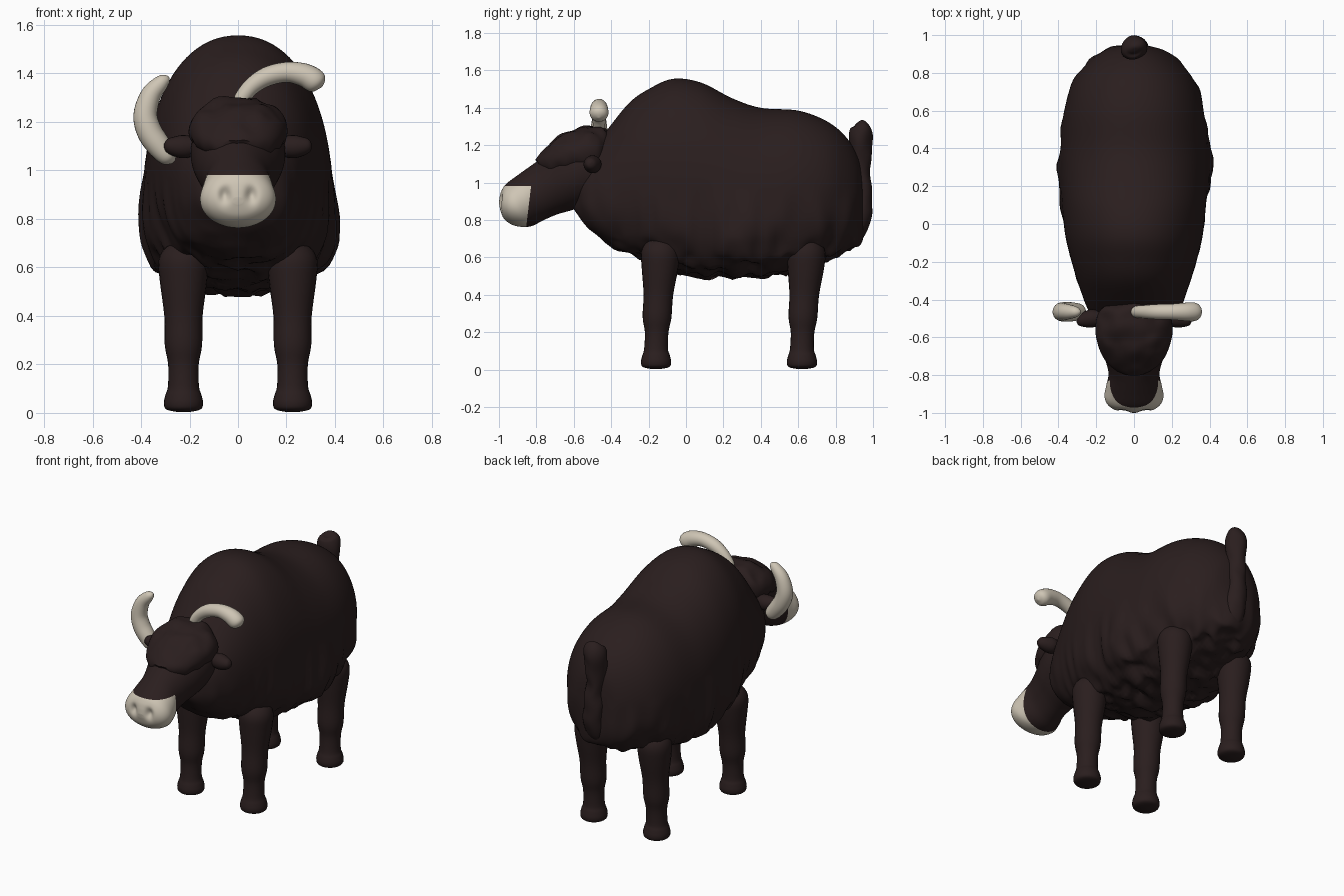
import bpy, bmesh, math
from mathutils import Vector, noise

if "Cube" in bpy.data.objects:
    bpy.data.objects.remove(bpy.data.objects["Cube"])


def material(name, rgb):
    m = bpy.data.materials.new(name)
    m.diffuse_color = (*rgb, 1)
    m.use_nodes = True
    m.node_tree.nodes["Principled BSDF"].inputs["Base Color"].default_value = m.diffuse_color
    return m


BROWN = material("dark brown hair", (0.023, 0.013, 0.013))
CREAM = material("cream", (0.62, 0.56, 0.46))


def spline(pts, n):
    """Catmull-Rom samples through tuples of any length."""
    out = []
    last = len(pts) - 1
    for i in range(n + 1):
        u = i / n * last
        k = min(int(u), last - 1)
        t = u - k
        quad = [pts[min(max(k + j, 0), last)] for j in (-1, 0, 1, 2)]
        out.append([0.5 * (2 * b + (c - a) * t + (2 * a - 5 * b + 4 * c - d) * t * t
                           + (3 * b - a - 3 * c + d) * t ** 3) for a, b, c, d in zip(*quad)])
    return out


def skin(name, rings, mat):
    """Join equal rings of points into a closed smooth mesh."""
    s = len(rings[0])
    verts = [p for r in rings for p in r]
    faces = [(i * s + j, i * s + (j + 1) % s, (i + 1) * s + (j + 1) % s, (i + 1) * s + j)
             for i in range(len(rings) - 1) for j in range(s)]
    for r, base in ((rings[0], 0), (rings[-1], (len(rings) - 1) * s)):
        verts.append(sum(r, Vector()) / s)
        faces += [(base + j, base + (j + 1) % s, len(verts) - 1) for j in range(s)]
    me = bpy.data.meshes.new(name)
    me.from_pydata(verts, [], faces)
    me.materials.append(mat)
    ob = bpy.data.objects.new(name, me)
    bpy.context.collection.objects.link(ob)
    bpy.ops.object.select_all(action='DESELECT')
    ob.select_set(True)
    bpy.context.view_layer.objects.active = ob
    bpy.ops.object.mode_set(mode='EDIT')
    bpy.ops.mesh.select_all(action='SELECT')
    bpy.ops.mesh.normals_make_consistent(inside=False)
    bpy.ops.object.mode_set(mode='OBJECT')
    bpy.ops.object.shade_smooth_by_angle(angle=math.radians(50))
    return ob


def power(v, e):
    return math.copysign(abs(v) ** e, v)


def loft(name, sections, n, segs, mid=0.5, up=2.0, low=2.0, warp=None):
    """Sections are (top y, top z, bottom y, bottom z, half width)."""
    rings = []
    for ty, tz, by, bz, w in spline(sections, n):
        top, bot = Vector((0, ty, tz)), Vector((0, by, bz))
        m = bot.lerp(top, mid)
        ring = []
        for j in range(segs):
            a = 2 * math.pi * j / segs
            e = 2 / (up if math.sin(a) >= 0 else low)
            v = power(math.sin(a), e)
            p = m.lerp(top if v >= 0 else bot, abs(v))
            p.x = w * power(math.cos(a), e)
            ring.append(warp(p) if warp else p)
        rings.append(ring)
    return skin(name, rings, BROWN)


def tube(name, path, n, segs, ref, mat, warp=None):
    """Path points are (x, y, z, radius)."""
    pts = spline(path, n)
    rings = []
    for i, q in enumerate(pts):
        t = (Vector(pts[min(i + 1, n)][:3]) - Vector(pts[max(i - 1, 0)][:3])).normalized()
        side = ref.cross(t).normalized()
        ring = []
        for j in range(segs):
            a = 2 * math.pi * j / segs
            p = Vector(q[:3]) + max(q[3], 0.002) * (math.cos(a) * ref + math.sin(a) * side)
            ring.append(warp(p) if warp else p)
        rings.append(ring)
    return skin(name, rings, mat)


# shaggy body with hump and hanging skirt
def shag(p):
    k = min(max((0.98 - p.z) / 0.28, 0), 1)
    strand = noise.noise(Vector((p.x * 9, p.y * 12, p.z * 3.5)))
    flare = 0.045 * math.exp(-((p.y - 0.28) / 0.15) ** 2)
    push = k * (0.04 * strand + flare)
    hem = min(max((0.72 - p.z) / 0.1, 0), 1)
    drop = 0.04 * hem * noise.noise(Vector((p.x * 14, p.y * 14, 7)))
    return p + Vector((p.x / 0.4 * push, (p.y - 0.2) / 0.75 * push * 0.7, drop))


profile = [(-.60, .98, .86, .06), (-.56, 1.10, .80, .17), (-.48, 1.20, .72, .23),
           (-.40, 1.31, .66, .265), (-.30, 1.43, .62, .30), (-.20, 1.50, .59, .33),
           (-.07, 1.555, .53, .362), (.08, 1.535, .50, .38), (.25, 1.45, .50, .39),
           (.40, 1.40, .50, .39), (.60, 1.385, .54, .37), (.75, 1.33, .59, .325),
           (.85, 1.25, .63, .25), (.92, 1.14, .66, .16), (.945, 1.0, .74, .06)]
loft("shaggy_body", [(y, t, y, b, w) for y, t, b, w in profile], 100, 96,
     mid=0.44, up=2.15, low=2.7, warp=shag)


# head with dented nostrils
def nostrils(p):
    if p.y < -0.9:
        d = ((abs(p.x) - 0.055) / 0.022) ** 2 + ((p.z - 0.90) / 0.032) ** 2
        p.y += 0.025 * math.exp(-d)
    return p


head = loft("head", [(-.38, 1.22, -.40, .92, .12), (-.45, 1.27, -.47, .88, .18),
                     (-.55, 1.27, -.55, .87, .195), (-.66, 1.22, -.62, .85, .18),
                     (-.76, 1.14, -.69, .83, .15), (-.83, 1.09, -.76, .80, .135),
                     (-.90, 1.04, -.82, .77, .148), (-.96, .995, -.87, .763, .156),
                     (-.985, .96, -.93, .775, .136), (-.996, .925, -.975, .81, .092),
                     (-1.0, .89, -.995, .86, .02)], 90, 64, warp=nostrils)

# cream muzzle cut cleanly around the snout
cuts = [(Vector((0, -.86, .982)), Vector((0, 0, 1))),
        (Vector((0, -.838, .9)), Vector((0, 1, -.12)))]
bm = bmesh.new()
bm.from_mesh(head.data)
for co, no in cuts:
    bmesh.ops.bisect_plane(bm, geom=bm.verts[:] + bm.edges[:] + bm.faces[:],
                           plane_co=co, plane_no=no, dist=1e-5)
for f in bm.faces:
    if all((f.calc_center_median() - co).dot(no) < 0 for co, no in cuts):
        f.material_index = 1
bm.to_mesh(head.data)
bm.free()
head.data.materials.append(CREAM)


# shaggy forelock over the brow
def fringe(p):
    return p + Vector((0, 0.3, 1)) * 0.02 * noise.noise(Vector((p.x * 16, p.y * 14, p.z * 8)))


loft("forelock", [(-.41, 1.26, -.43, 1.08, .12), (-.46, 1.295, -.48, 1.04, .188),
                  (-.58, 1.295, -.56, 1.03, .204), (-.69, 1.24, -.64, 1.03, .182),
                  (-.77, 1.165, -.70, 1.03, .14), (-.805, 1.125, -.75, 1.04, .07)],
     36, 48, warp=fringe)

# ears, legs with knees and hooves
X, Y = Vector((1, 0, 0)), Vector((0, 1, 0))
for side, s in (("left", -1), ("right", 1)):
    tube(side + "_ear", [(s * .13, -.50, 1.10, .03), (s * .18, -.50, 1.10, .04),
                         (s * .225, -.50, 1.098, .048), (s * .265, -.505, 1.10, .04),
                         (s * .295, -.51, 1.105, .025), (s * .305, -.51, 1.107, .003)],
         16, 20, Y, BROWN)
    for end, y in (("front", -.16), ("rear", .62)):
        leg = [(.225, .023, .70, .01), (.225, .023, .685, .07), (.225, .023, .63, .102),
               (.225, .02, .54, .097), (.225, .012, .40, .079), (.225, .005, .28, .077),
               (.225, .003, .20, .063), (.225, 0, .11, .064), (.225, 0, .075, .074),
               (.225, 0, .04, .081), (.225, 0, .014, .07), (.225, 0, .003, .02)]
        tube(f"{end}_{side}_leg", [(s * x, y + dy, z, r) for x, dy, z, r in leg],
             44, 24, X, BROWN)

# curved horns
tube("left_horn", [(-.265, -.465, 1.035, .01), (-.285, -.465, 1.055, .04),
                   (-.325, -.465, 1.10, .05), (-.365, -.465, 1.16, .052),
                   (-.382, -.465, 1.23, .049), (-.36, -.465, 1.31, .042),
                   (-.318, -.465, 1.36, .032), (-.295, -.465, 1.378, .02),
                   (-.285, -.465, 1.385, .004)], 40, 24, Y, CREAM)
tube("right_horn", [(-.01, -.465, 1.27, .01), (.01, -.465, 1.29, .03),
                    (.055, -.465, 1.345, .035), (.12, -.465, 1.387, .04),
                    (.20, -.465, 1.405, .042), (.27, -.465, 1.394, .048),
                    (.315, -.465, 1.37, .05), (.337, -.465, 1.354, .036),
                    (.347, -.465, 1.345, .004)], 40, 24, Y, CREAM)


# tail hanging down the rump
def ruffle(p):
    return p + Vector((0.02, 0.01, 0)) * noise.noise(p * 9)


tube("tail", [(0, .915, 1.32, .015), (0, .925, 1.305, .045), (0, .935, 1.25, .063),
              (0, .935, 1.15, .056), (0, .94, 1.02, .05), (0, .935, .92, .06),
              (0, .925, .82, .064), (0, .915, .73, .048), (0, .915, .67, .01)],
     40, 24, X, BROWN, ruffle)
